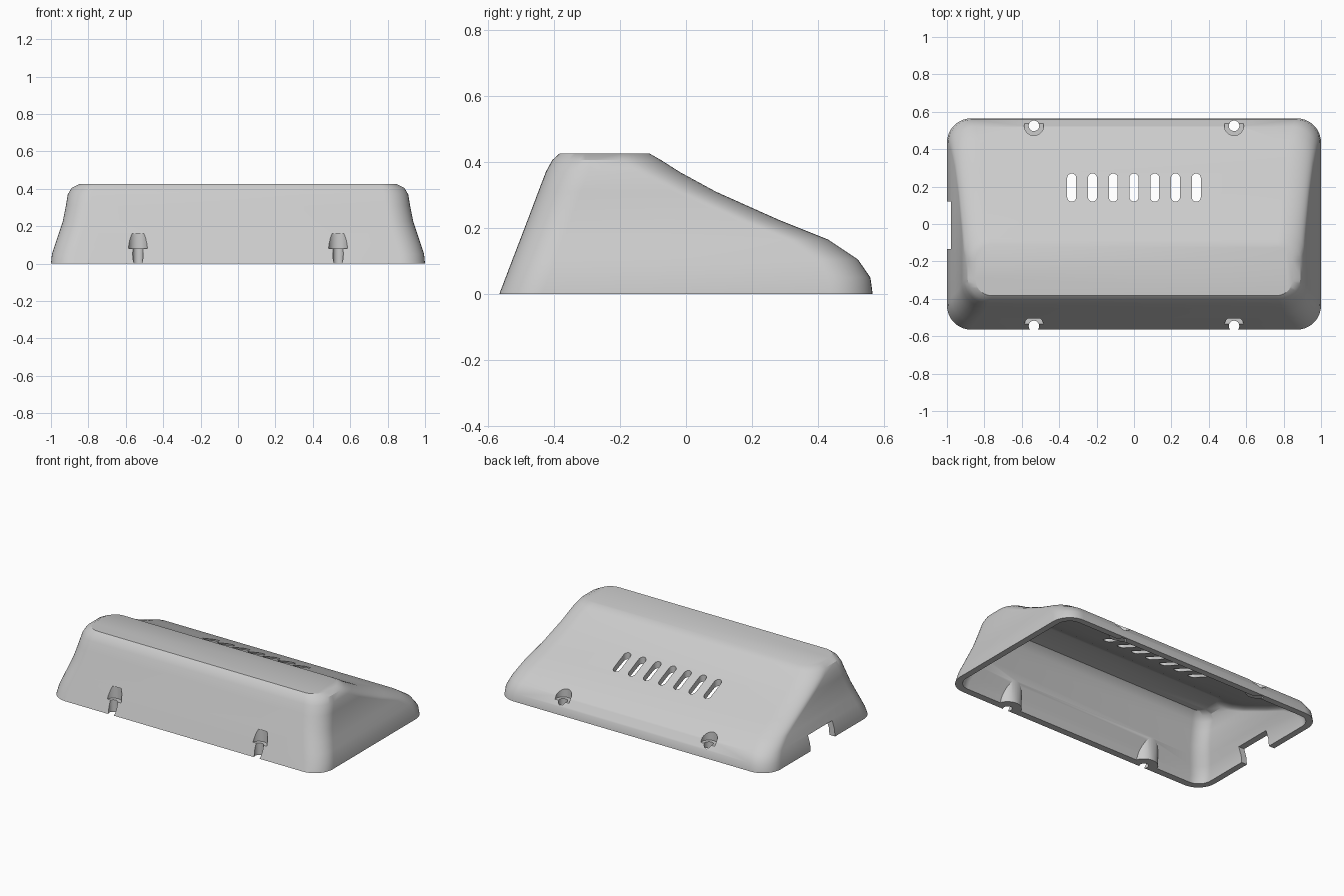
import bpy, bmesh
from math import cos, sin, pi, radians

cube = bpy.data.objects.get("Cube")
if cube:
    bpy.data.objects.remove(cube, do_unlink=True)

grey = bpy.data.materials.new("plain grey")
grey.use_nodes = True
COLOUR = (0.6, 0.6, 0.6, 1)
grey.diffuse_color = COLOUR
grey.node_tree.nodes["Principled BSDF"].inputs["Base Color"].default_value = COLOUR


def loft(name, rings, cx=0, seg=10):
    """Solid through horizontal rounded rectangles (z, half_width, y0, y1, radius)."""
    bm = bmesh.new()
    loops = []
    for z, w, y0, y1, r in rings:
        loop = []
        corners = ((w - r, y1 - r), (r - w, y1 - r), (r - w, y0 + r), (w - r, y0 + r))
        for q, (x, y) in enumerate(corners):
            for i in range(seg + 1):
                a = (q + i / seg) * pi / 2
                loop.append(bm.verts.new((cx + x + r * cos(a), y + r * sin(a), z)))
        loops.append(loop)
    n = len(loops[0])
    for low, high in zip(loops, loops[1:]):
        for i in range(n):
            j = (i + 1) % n
            bm.faces.new((low[i], low[j], high[j], high[i]))
    bm.faces.new(loops[0][::-1])
    bm.faces.new(loops[-1])
    bmesh.ops.remove_doubles(bm, verts=bm.verts, dist=1e-5)
    bmesh.ops.recalc_face_normals(bm, faces=bm.faces)
    mesh = bpy.data.meshes.new(name)
    bm.to_mesh(mesh)
    bm.free()
    mesh.materials.append(grey)
    ob = bpy.data.objects.new(name, mesh)
    bpy.context.collection.objects.link(ob)
    return ob


def cylinder(name, x, y, r, z0, z1):
    return loft(name, [(z, r, y - r, y + r, r) for z in (z0, z1)], x)


def cut(target, cutter):
    mod = target.modifiers.new("cut", 'BOOLEAN')
    mod.operation = 'DIFFERENCE'
    mod.solver = 'EXACT'
    mod.object = cutter
    bpy.context.view_layer.objects.active = target
    bpy.ops.object.modifier_apply(modifier=mod.name)
    bpy.data.objects.remove(cutter, do_unlink=True)


# Outer body: height, half width, front y, back y, corner radius
body = [(0, 1, -.565, .565, .13), (.05, .995, -.546, .558, .13),
        (.105, .977, -.525, .52, .13), (.165, .957, -.502, .43, .13),
        (.225, .937, -.479, .28, .13), (.31, .92, -.447, .09, .13),
        (.37, .91, -.424, -.02, .13), (.405, .89, -.405, -.075, .12),
        (.425, .85, -.383, -.11, .09)]
T = .04
housing = loft("housing", body)

# Hollow inside, open at the bottom
inner = [(z * (1 - T / .425) if z else -.02, w - T, f + T, b - T, max(r - T, .05))
         for z, w, f, b, r in body]
cavity = loft("cavity", inner)

# Screw bosses are left standing by removing them from the cavity
SCREW_X, FRONT_Y, BACK_Y = .535, -.545, .525
for x in (-SCREW_X, SCREW_X):
    cut(cavity, cylinder("front_boss", x, FRONT_Y, .085, -.05, .2))
    cut(cavity, cylinder("back_boss", x, BACK_Y, .08, .04, .3))
cut(housing, cavity)

# Screw holes with wider head recesses
for x in (-SCREW_X, SCREW_X):
    for y, top in ((FRONT_Y, .16), (BACK_Y, .3)):
        cut(housing, cylinder("screw_hole", x, y, .028, -.05, .1))
        cut(housing, cylinder("head_recess", x, y, .052, .08, top))

# Row of vent slots in the back slope
for i in range(-3, 4):
    cut(housing, loft("vent", [(z, .024, .12, .27, .024) for z in (.05, .6)], i * .111))

# Cable notch in the right side wall
cut(housing, loft("cable_notch", [(z, .2, -.135, .12, .001) for z in (-.05, .1)], -1, 1))

bpy.ops.object.select_all(action='DESELECT')
housing.select_set(True)
bpy.context.view_layer.objects.active = housing
bpy.ops.object.shade_smooth_by_angle(angle=radians(30))
